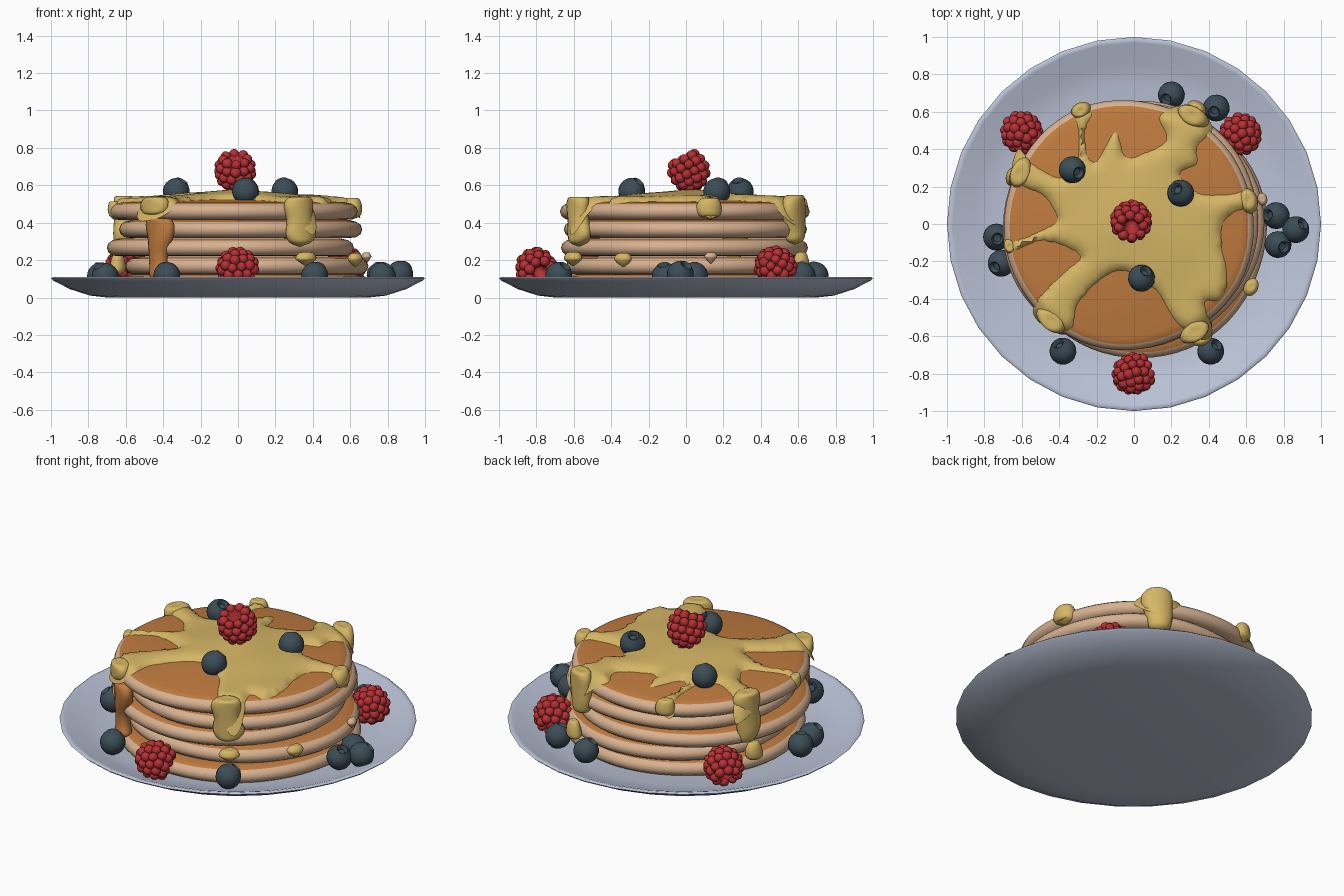
import bpy, bmesh, math, random
from mathutils import Vector, Matrix, geometry

if "Cube" in bpy.data.objects:
    bpy.data.objects.remove(bpy.data.objects["Cube"])

random.seed(4)


def mat(name, r, g, b):
    m = bpy.data.materials.new(name)
    m.diffuse_color = (r, g, b, 1)
    m.use_nodes = True
    m.node_tree.nodes["Principled BSDF"].inputs["Base Color"].default_value = m.diffuse_color
    return m


PLATE = mat("plate_grey_blue", 0.50, 0.55, 0.68)
BROWN = mat("griddled_brown", 0.53, 0.20, 0.05)
TAN = mat("batter_tan", 0.68, 0.44, 0.28)
SYRUP = mat("syrup_gold", 0.67, 0.47, 0.13)
BLUE = mat("blueberry_slate", 0.045, 0.075, 0.095)
RED = mat("raspberry_red", 0.47, 0.03, 0.035)


def finish(bm, name, mats, angle=60):
    bmesh.ops.recalc_face_normals(bm, faces=bm.faces)
    me = bpy.data.meshes.new(name)
    bm.to_mesh(me)
    bm.free()
    for m in mats:
        me.materials.append(m)
    ob = bpy.data.objects.new(name, me)
    bpy.context.collection.objects.link(ob)
    bpy.ops.object.select_all(action='DESELECT')
    ob.select_set(True)
    bpy.context.view_layer.objects.active = ob
    bpy.ops.object.shade_smooth_by_angle(angle=math.radians(angle))
    return ob


def lathe(bm, prof, n, wobble=None):
    """Spin (r, z) points round z; points with r = 0 become poles."""
    rows = []
    for r, z in prof:
        if r == 0:
            rows.append([bm.verts.new((0, 0, z))] * n)
        else:
            row = []
            for i in range(n):
                a = 2 * math.pi * i / n
                k = r * (wobble(a) if wobble else 1)
                row.append(bm.verts.new((k * math.cos(a), k * math.sin(a), z)))
            rows.append(row)
    for j in range(len(rows) - 1):
        for i in range(n):
            q = [rows[j][i], rows[j][(i + 1) % n], rows[j + 1][(i + 1) % n], rows[j + 1][i]]
            f = bm.faces.new(list(dict.fromkeys(q)))
            f.material_index = j


# Plate
bm = bmesh.new()
lathe(bm, [(0, 0), (.70, 0), (.79, .01), (.90, .045), (.99, .092), (1, .102), (.99, .11),
           (.97, .105), (.86, .062), (.74, .036), (0, .03)], 32)
for f in bm.faces:
    f.material_index = 0
finish(bm, "plate", [PLATE])

# Pancakes: centre x, centre y, centre z, radius
stack = [(.03, -.035, .072, .68), (.04, .005, .168, .65), (-.04, -.01, .266, .66),
         (.015, .005, .364, .65), (-.03, -.005, .46, .668)]
for k, (x, y, z, r) in enumerate(stack):
    bm = bmesh.new()
    dome = .075 if k == 4 else .05
    lathe(bm, [(0, -.045), (r - .06, -.045), (r - .03, -.041), (r - .008, -.024), (r, 0),
               (r - .008, .024), (r - .03, .04), (r - .07, .05), (0, dome)], 64,
          lambda a: 1 + .008 * math.sin(3 * a + k * 2) + .005 * math.sin(5 * a + k))
    for f in bm.faces:
        f.material_index = 1 if 1 <= f.material_index <= 5 else 0
    bmesh.ops.translate(bm, verts=bm.verts, vec=(x, y, z))
    finish(bm, f"pancake_{k + 1}", [BROWN, TAN])

# Syrup pool: splash outline seen from above
outline = [(-.34, .60), (-.29, .63), (-.22, .59), (-.26, .50), (-.25, .38), (-.20, .34), (-.10, .50),
           (-.05, .37), (.03, .37), (.17, .45), (.13, .57), (.23, .63), (.34, .62), (.42, .51),
           (.34, .41), (.34, .32), (.25, .27), (.34, .17), (.49, .16), (.62, .18), (.65, .10),
           (.54, .06), (.48, 0), (.47, -.11), (.50, -.27), (.47, -.41), (.38, -.42), (.42, -.57),
           (.36, -.62), (.24, -.54), (.18, -.46), (.11, -.35), (-.05, -.25), (-.18, -.30),
           (-.30, -.43), (-.33, -.57), (-.42, -.58), (-.53, -.50), (-.52, -.41), (-.39, -.27),
           (-.29, -.17), (-.48, -.09), (-.65, -.15), (-.66, -.10), (-.56, -.06), (-.42, .01),
           (-.44, .09), (-.50, .16), (-.65, .24), (-.62, .40), (-.54, .32), (-.40, .25),
           (-.31, .31), (-.30, .50)]


def catmull(p, steps, closed):
    """Smooth curve through tuples of any size."""
    n, out = len(p), []
    for i in range(n if closed else n - 1):
        q = [p[(i + d) % n] if closed else p[min(max(i + d, 0), n - 1)] for d in (-1, 0, 1, 2)]
        for s in range(steps):
            t = s / steps
            out.append(tuple(.5 * (2 * b + (c - a) * t + (2 * a - 5 * b + 4 * c - d) * t * t
                                   + (3 * b - a - 3 * c + d) * t ** 3) for a, b, c, d in zip(*q)))
    return out if closed else out + [p[-1]]


edge = [Vector(p) for p in catmull(outline, 4, True)]


def inside(p):
    hit = False
    for a, b in zip(edge, edge[1:] + edge[:1]):
        if (a.y > p.y) != (b.y > p.y) and p.x < a.x + (p.y - a.y) * (b.x - a.x) / (b.y - a.y):
            hit = not hit
    return hit


def reach(p):
    return min((p - e).length for e in edge)


pts = list(edge)
step = .026
for i in range(-27, 28):
    for j in range(-27, 28):
        p = Vector(((i + .5 * (j % 2)) * step, j * step * .9))
        if inside(p) and reach(p) > .014:
            pts.append(p)
vs, _, fs, *_ = geometry.delaunay_2d_cdt(pts, [], [list(range(len(edge)))], 1, 1e-5)


def drape(p):
    r = math.hypot(p.x + .03, p.y + .005)
    return .535 - .025 * r / .6 - max(0, (r - .6) / .07) ** 2 * .04


bm = bmesh.new()
verts = []
for p in vs:
    d = min(1, reach(p) / .085)
    lift = .036 * math.sqrt(1 - (1 - d) ** 2) + .012 * math.exp(-p.length_squared / .05)
    lift += d * .004 * math.sin(13 * p.x + 2) * math.sin(11 * p.y)
    verts.append(bm.verts.new((p.x, p.y, drape(p) - .006 + lift)))
for f in fs:
    bm.faces.new([verts[i] for i in f])
ob = finish(bm, "syrup_pool", [SYRUP], 80)
if sum(p.normal.z for p in ob.data.polygons) < 0:
    ob.data.flip_normals()


# Syrup drips: stacked oval sections (z, half width) hanging at one spot
def drip(name, x, y, sections, m=SYRUP, depth=.05):
    a = math.atan2(y, x)
    out, side = Vector((math.cos(a), math.sin(a), 0)), Vector((-math.sin(a), math.cos(a), 0))
    sec = catmull([(sections[0][0], .004)] + sections + [(sections[-1][0] - .022, .004)], 4, False)
    bm = bmesh.new()
    rows = []
    for k, (z, w) in enumerate(sec):
        w = max(w, .004)
        dd = min(depth, w * .75)
        c = Vector((x, y, z)) + side * (.008 * math.sin(z * 23))
        rows.append([bm.verts.new(c + side * w * math.cos(t) + out * dd * math.sin(t))
                     for t in [2 * math.pi * i / 16 for i in range(16)]])
    for r0, r1 in zip(rows, rows[1:]):
        for i in range(16):
            bm.faces.new((r0[i], r0[(i + 1) % 16], r1[(i + 1) % 16], r1[i]))
    bm.faces.new(rows[0])
    bm.faces.new(rows[-1])
    finish(bm, name, [m], 80)


drip("drip_front_right", .33, -.575, [(.535, .06), (.50, .085), (.42, .075), (.34, .09), (.295, .06)])
drip("drip_front_left", -.44, -.52, [(.535, .06), (.50, .09), (.455, .075)])
drip("drip_front_left_lower", -.42, -.52, [(.42, .07), (.37, .09), (.25, .06), (.17, .055), (.11, .06)], BROWN)
drip("drip_back_right", .31, .58, [(.545, .06), (.50, .09), (.42, .085), (.35, .07), (.305, .055)])
drip("drip_left", -.61, .27, [(.54, .06), (.50, .085), (.42, .07), (.34, .075), (.25, .05)])
drip("drip_right", .61, .13, [(.53, .045), (.49, .068), (.44, .06)])
drip("drip_back", -.29, .605, [(.53, .04), (.49, .055), (.45, .05)])
drip("drip_left_side", -.665, -.125, [(.51, .03), (.47, .04), (.44, .03)])
drip("bead_front", .37, -.60, [(.24, .04), (.21, .06), (.19, .04)])
drip("bead_right", .63, -.33, [(.235, .03), (.21, .05), (.185, .035)])
drip("bead_right_back", .685, .14, [(.24, .02), (.22, .035), (.205, .025)], TAN)
drip("bead_back", .33, .62, [(.24, .03), (.20, .05), (.15, .05)])
drip("bead_left", -.645, .25, [(.23, .03), (.19, .05), (.14, .05)])


def place(bm, loc, axis):
    """Turn the local z axis to the given direction and move."""
    rot = Vector((0, 0, 1)).rotation_difference(Vector(axis)).to_matrix().to_4x4()
    bmesh.ops.transform(bm, verts=bm.verts, matrix=Matrix.Translation(loc) @ rot)


# Blueberries: ball with a raised crown round a dimple
berry = [(0, -.072)] + [(.072 * math.sin(math.radians(t)), -.072 * math.cos(math.radians(t)))
                        for t in range(18, 150, 16)]
berry += [(.036, .064), (.031, .069), (.025, .064), (.02, .045), (0, .04)]
spots = [(.20, .69, .118), (.44, .62, .118), (.76, .045, .118), (.865, -.03, .125), (.77, -.11, .115),
         (-.735, -.07, .115), (-.71, -.21, .113), (-.38, -.68, .118), (.41, -.68, .118),
         (-.33, .29, .567), (.25, .165, .567), (.04, -.29, .568)]
for k, loc in enumerate(spots):
    bm = bmesh.new()
    lathe(bm, berry, 20)
    for f in bm.faces:
        f.material_index = 0
    place(bm, loc, (random.uniform(-.7, .7), random.uniform(-.4, .7), .75))
    finish(bm, f"blueberry_{k + 1}", [BLUE], 50)

# Raspberries: hollow core covered with rings of small beads
rings = [(1, 180), (6, 152), (10, 125), (12, 99), (11, 73), (8, 48)]
for k, (loc, axis) in enumerate([((-.015, .015, .68), (0, -.45, .9)), ((0, -.80, .155), (.8, .3, -.3)),
                                 ((-.60, .49, .16), (-.5, .4, -.5)), ((.57, .48, .16), (-.3, .6, -.5))]):
    bm = bmesh.new()
    lathe(bm, [(0, -.09), (.06, -.068), (.086, 0), (.07, .055), (.05, .072), (.035, .06), (.025, .01), (0, 0)], 16)
    for n, deg in rings:
        t = math.radians(deg)
        for i in range(n):
            a = 2 * math.pi * (i + .5 * (deg % 2)) / n + deg
            p = Vector((.088 * math.sin(t) * math.cos(a), .088 * math.sin(t) * math.sin(a), .095 * math.cos(t)))
            bmesh.ops.create_icosphere(bm, subdivisions=2, radius=random.uniform(.026, .03),
                                       matrix=Matrix.Translation(p))
    for f in bm.faces:
        f.material_index = 0
    place(bm, loc, axis)
    finish(bm, f"raspberry_{k + 1}", [RED], 60)
